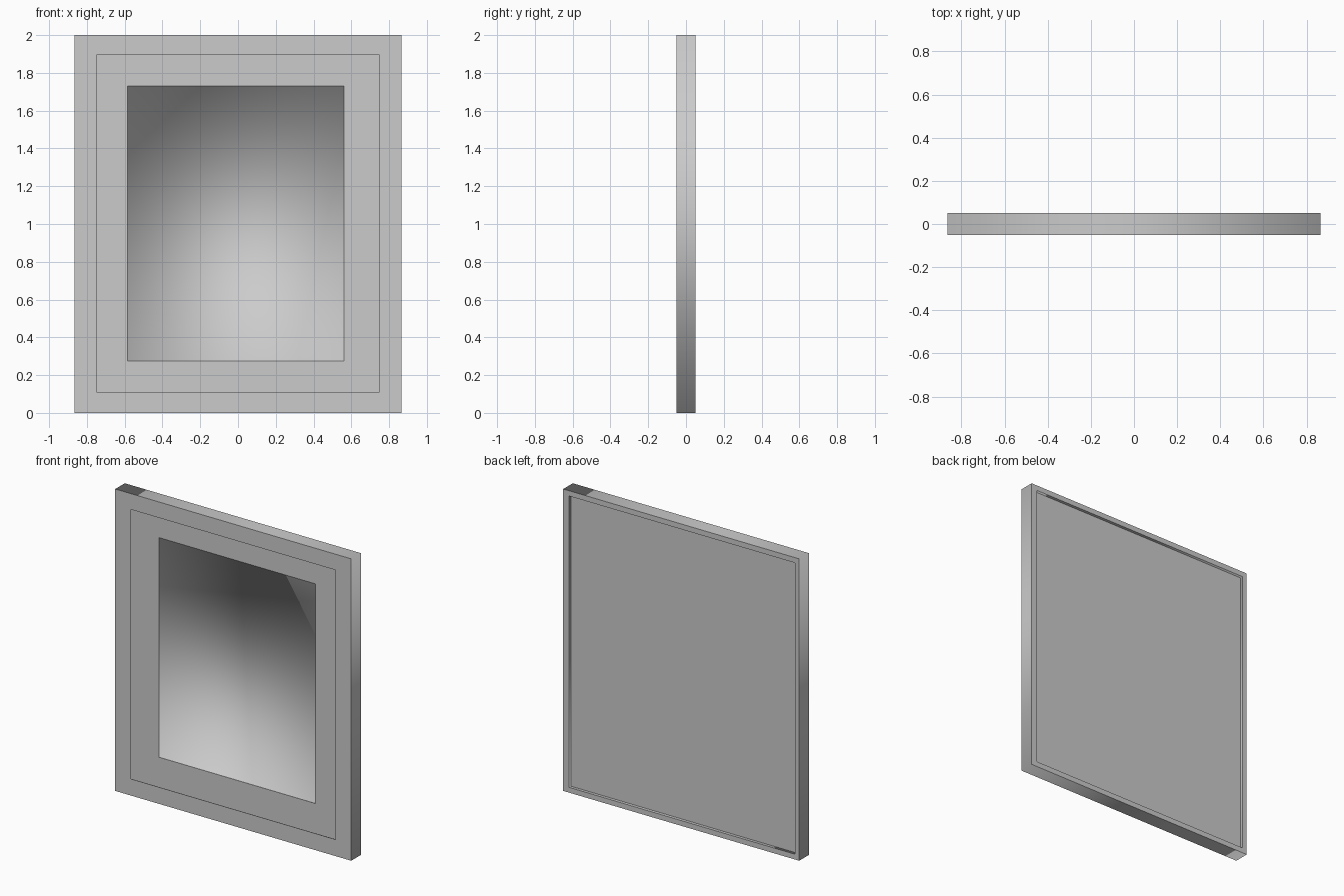
import bpy, bmesh

if "Cube" in bpy.data.objects:
    bpy.data.objects.remove(bpy.data.objects["Cube"])

grey = bpy.data.materials.new("plain grey")
grey.diffuse_color = (0.6, 0.6, 0.6, 1)
grey.use_nodes = True
grey.node_tree.nodes["Principled BSDF"].inputs["Base Color"].default_value = grey.diffuse_color


def loft(name, rings, closed=False, soft_rings=()):
    """Join rectangles (x0, x1, z0, z1, y); close into a loop or cap both ends."""
    bm = bmesh.new()
    loops = []
    for x0, x1, z0, z1, y in rings:
        loops.append([bm.verts.new((x, y, z))
                      for x, z in ((x0, z0), (x1, z0), (x1, z1), (x0, z1))])
    count = len(loops)
    for i in range(count if closed else count - 1):
        a, b = loops[i], loops[(i + 1) % count]
        for k in range(4):
            n = (k + 1) % 4
            bm.faces.new((a[k], a[n], b[n], b[k]))
    if not closed:
        bm.faces.new(loops[0])
        bm.faces.new(loops[-1])
    bmesh.ops.recalc_face_normals(bm, faces=bm.faces)
    for f in bm.faces:
        f.smooth = True
    # rectangle edges stay crisp, corners between them are softly shaded
    for i, loop in enumerate(loops):
        if i in soft_rings:
            continue
        for k in range(4):
            bm.edges.get((loop[k], loop[(k + 1) % 4])).smooth = False
    mesh = bpy.data.meshes.new(name)
    bm.to_mesh(mesh)
    bm.free()
    mesh.materials.append(grey)
    obj = bpy.data.objects.new(name, mesh)
    bpy.context.collection.objects.link(obj)
    return obj


outer = (-0.865, 0.865, 0.0, 2.0)
opening = (-0.75, 0.75, 0.11, 1.895)
rabbet = (-0.833, 0.823, 0.035, 1.965)
picture = (-0.585, 0.56, 0.275, 1.73)

# frame: deep outer rim with a thin front lip
loft("frame", [
    (*outer, 0.05), (*outer, -0.05),
    (*opening, -0.05), (*opening, -0.047),
    (*rabbet, -0.047), (*rabbet, 0.05),
], closed=True)

# backing board with the softly shaded, slightly sunken picture area
loft("picture_board", [
    (*picture, 0.014), (*picture, 0.010),
    (*rabbet, 0.010), (*rabbet, 0.030),
], soft_rings=(0,))
